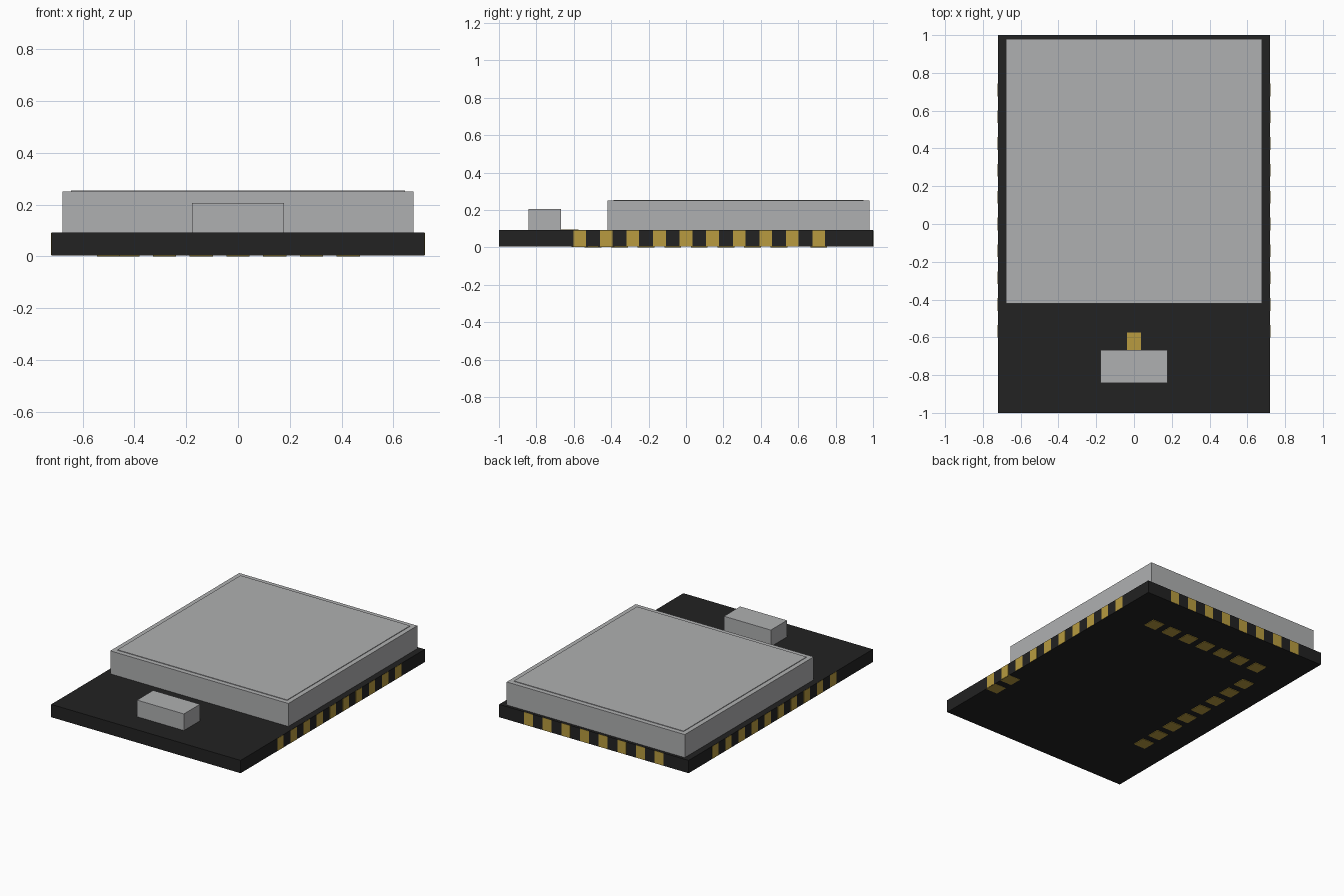
import bpy
import bmesh
from mathutils import Matrix, Vector

if "Cube" in bpy.data.objects:
    bpy.data.objects.remove(bpy.data.objects["Cube"], do_unlink=True)


def material(name, rgb):
    mat = bpy.data.materials.new(name)
    mat.use_nodes = True
    mat.diffuse_color = (*rgb, 1)
    mat.node_tree.nodes["Principled BSDF"].inputs["Base Color"].default_value = (*rgb, 1)
    return mat


black = material("board black", (0.016, 0.016, 0.016))
metal = material("metal grey", (0.43, 0.435, 0.44))
gold = material("contact gold", (0.48, 0.33, 0.05))


def boxes(name, mat, spans):
    """One object from boxes, each given as (x range, y range, z range)."""
    bm = bmesh.new()
    for span in spans:
        centre = Vector([(a + b) / 2 for a, b in span])
        size = Vector([b - a for a, b in span])
        bmesh.ops.create_cube(bm, size=1,
                              matrix=Matrix.LocRotScale(centre, None, size))
    mesh = bpy.data.meshes.new(name)
    bm.to_mesh(mesh)
    bm.free()
    mesh.materials.append(mat)
    obj = bpy.data.objects.new(name, mesh)
    bpy.context.collection.objects.link(obj)
    return obj


def around(centre, width):
    return (centre - width / 2, centre + width / 2)


PITCH, PAD = 0.142, 0.09
HALF_X, BASE, TOP = 0.72, 0.004, 0.092
PROUD = 0.0015

# Circuit board
boxes("circuit_board", black, [((-HALF_X, HALF_X), (-1, 1), (BASE, TOP))])

# Shield can with a slightly raised lid
boxes("shield_can", metal, [((-0.677, 0.677), (-0.42, 0.98), (TOP, 0.25))])
boxes("shield_lid", metal, [((-0.645, 0.645), (-0.388, 0.948), (0.25, 0.254))])

# Antenna block and its feed contact
boxes("antenna_block", metal, [((-0.178, 0.178), (-0.842, -0.667), (TOP, 0.206))])
boxes("antenna_feed", gold, [((-0.037, 0.037), (-0.667, -0.575), (TOP, 0.096))])

# Edge contacts along both sides and the back
wall_z = (BASE + 0.001, TOP - 0.001)
side_y = [0.71 - PITCH * i for i in range(10)]
for name, sign in (("left", 1), ("right", -1)):
    x_span = tuple(sorted((sign * (HALF_X - PAD), sign * (HALF_X + PROUD))))
    boxes(name + "_edge_contacts", gold,
          [(x_span, around(y, PAD * 0.75), wall_z) for y in side_y])
boxes("back_edge_contacts", gold,
      [(around(PITCH * (i - 3.5), PAD * 0.75), (1 - PAD, 1 + PROUD), wall_z)
       for i in range(8)])

# Pads under the board: a back row, a side row and two near the left edge
pad_z = (0, BASE)
boxes("back_row_pads", gold,
      [(around(PITCH * (i - 3), PAD), around(0.71, PAD), pad_z) for i in range(7)])
boxes("right_row_pads", gold,
      [(around(-0.5, PAD), around(PITCH * (i - 3.5), PAD), pad_z) for i in range(8)])
boxes("left_edge_pads", gold,
      [(around(HALF_X - PAD / 2, PAD), around(y, PAD), (BASE - 0.001, BASE))
       for y in side_y[-2:]])
